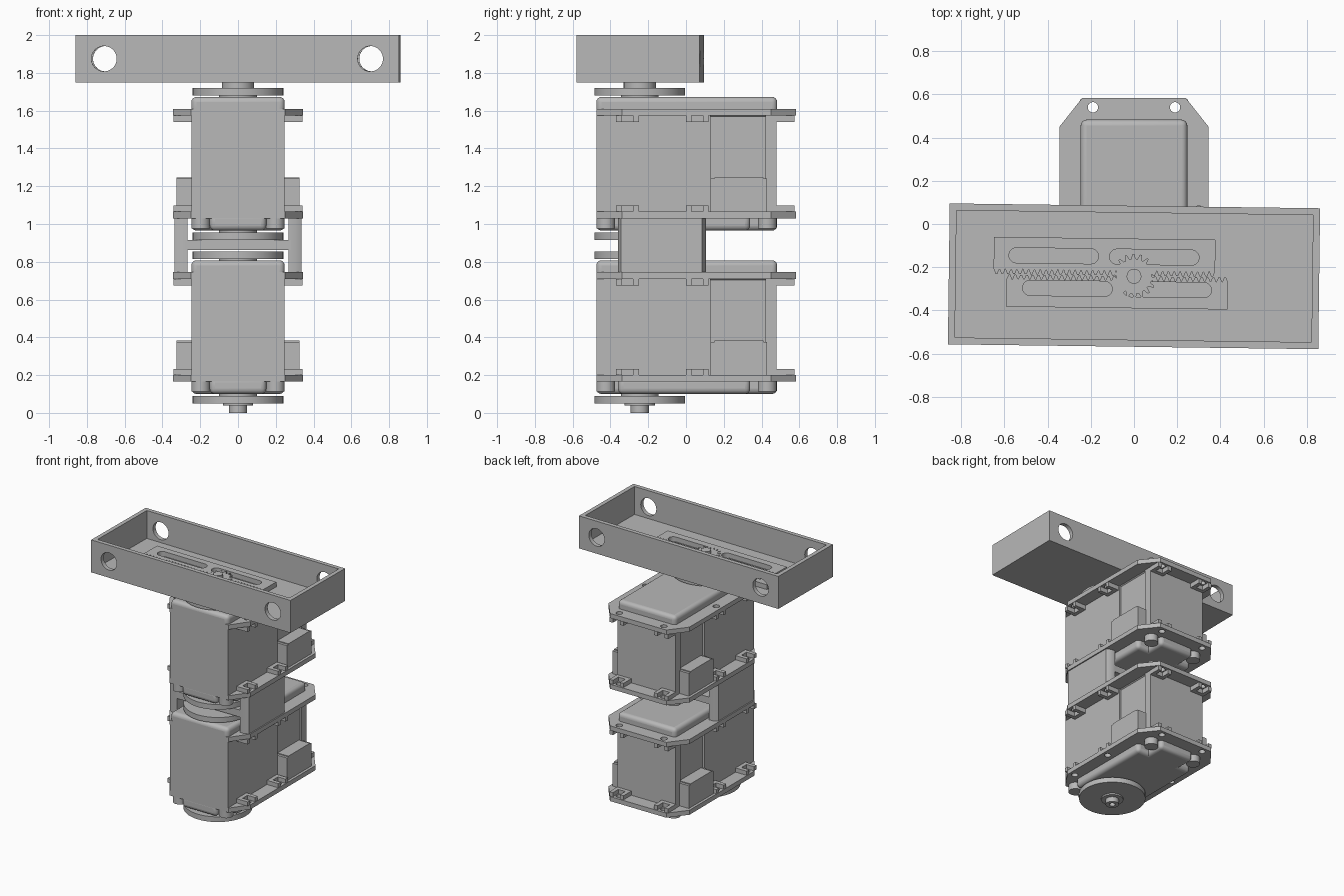
import bpy, bmesh, math
from mathutils import Matrix, Vector

if "Cube" in bpy.data.objects:
    bpy.data.objects.remove(bpy.data.objects["Cube"])

grey = bpy.data.materials.new("plain grey")
grey.diffuse_color = (0.48, 0.48, 0.48, 1)
grey.use_nodes = True
grey.node_tree.nodes["Principled BSDF"].inputs["Base Color"].default_value = grey.diffuse_color


def finish(name, bm, matrix=None, bevel=0):
    """Turn a bmesh into a named object, optionally rounded."""
    if matrix:
        bm.transform(matrix)
    bmesh.ops.recalc_face_normals(bm, faces=bm.faces)
    me = bpy.data.meshes.new(name)
    bm.to_mesh(me)
    bm.free()
    ob = bpy.data.objects.new(name, me)
    bpy.context.collection.objects.link(ob)
    me.materials.clear()
    me.materials.append(grey)
    if bevel:
        mod = ob.modifiers.new("rounding", 'BEVEL')
        mod.width, mod.segments = bevel, 4
    bpy.ops.object.select_all(action='DESELECT')
    ob.select_set(True)
    bpy.context.view_layer.objects.active = ob
    bpy.ops.object.shade_smooth_by_angle(angle=math.radians(35))
    return ob


def box(name, x0, x1, y0, y1, z0, z1, bevel=0, matrix=None):
    bm = bmesh.new()
    bmesh.ops.create_cube(bm, size=1)
    m = (Matrix.Translation(((x0 + x1) / 2, (y0 + y1) / 2, (z0 + z1) / 2))
         @ Matrix.Diagonal((x1 - x0, y1 - y0, z1 - z0, 1)))
    bm.transform(m)
    return finish(name, bm, matrix, bevel)


def disc(name, x, y, r, z0, z1, matrix=None, bevel=0, n=48):
    bm = bmesh.new()
    bmesh.ops.create_cone(bm, cap_ends=True, segments=n, radius1=r, radius2=r, depth=z1 - z0)
    bm.transform(Matrix.Translation((x, y, (z0 + z1) / 2)))
    return finish(name, bm, matrix, bevel)


def plate(name, outlines, z0, z1, matrix=None):
    """Extrude an outline; further outlines become holes."""
    cu = bpy.data.curves.new(name, 'CURVE')
    cu.dimensions, cu.fill_mode, cu.extrude = '2D', 'BOTH', (z1 - z0) / 2
    for pts in outlines:
        sp = cu.splines.new('POLY')
        sp.points.add(len(pts) - 1)
        for p, (x, y) in zip(sp.points, pts):
            p.co = (x, y, 0, 1)
        sp.use_cyclic_u = True
    tmp = bpy.data.objects.new("temp", cu)
    bpy.context.collection.objects.link(tmp)
    bpy.context.view_layer.update()
    me = bpy.data.meshes.new_from_object(tmp.evaluated_get(bpy.context.evaluated_depsgraph_get()))
    bpy.data.objects.remove(tmp)
    bm = bmesh.new()
    bm.from_mesh(me)
    bpy.data.meshes.remove(me)
    bmesh.ops.remove_doubles(bm, verts=bm.verts, dist=1e-5)
    bm.transform(Matrix.Translation((0, 0, (z0 + z1) / 2)))
    return finish(name, bm, matrix)


def circle(x, y, r, n=24):
    return [(x + r * math.cos(2 * math.pi * i / n), y + r * math.sin(2 * math.pi * i / n)) for i in range(n)]


def slot(x0, x1, y, r, n=10):
    arc = [math.pi * (i / n - 0.5) for i in range(n + 1)]
    return ([(x1 - r + r * math.cos(a), y + r * math.sin(a)) for a in arc]
            + [(x0 + r - r * math.cos(a), y - r * math.sin(a)) for a in arc])


def mirrored(right):
    return right + [(-x, y) for x, y in reversed(right)]


AXIS_Y = -0.245
BODY = mirrored([(0.247, -0.475), (0.247, 0.13), (0.232, 0.13), (0.232, 0.42), (0.247, 0.42), (0.247, 0.48)])
FLANGE = mirrored([(0.25, -0.475), (0.345, -0.34), (0.345, 0.45), (0.24, 0.583)])
HOLES = [circle(s * x, y, 0.024) for s in (1, -1) for x, y in ((0.19, 0.54), (0.3, 0.06), (0.3, -0.31))]


def nut_clip(x, y, angle, z0, z1, up):
    """Open square pocket that holds a nut beside a flange hole."""
    u = [(-0.05, -0.06), (0.045, -0.06), (0.045, -0.03), (-0.02, -0.03),
         (-0.02, 0.03), (0.045, 0.03), (0.045, 0.06), (-0.05, 0.06)]
    plate("nut_clip", [u], z0, z1, up @ Matrix.Translation((x, y, 0)) @ Matrix.Rotation(angle, 4, 'Z'))


def motor(zoff):
    up = Matrix.Translation((0, 0, zoff))
    plate("motor_body", [BODY], 0.165, 0.745, up)
    box("motor_top_cap", -0.247, 0.247, -0.475, 0.483, 0.70, 0.808, 0.028, up)
    # Stepped bottom cap with four screw posts
    box("motor_bottom_cap", -0.247, 0.247, -0.36, 0.34, 0.10, 0.19, 0.028, up)
    box("motor_bottom_cap_spine", -0.15, 0.15, -0.475, 0.483, 0.10, 0.19, 0.028, up)
    for s in (1, -1):
        for y in (-0.425, 0.43):
            disc("screw_post", s * 0.197, y, 0.05, 0.112, 0.17, up, n=20)
    # Mounting flanges and nut clips
    for z0, z1, c0, c1 in ((0.165, 0.2, 0.2, 0.232), (0.71, 0.745, 0.675, 0.71)):
        plate("mounting_flange", [FLANGE] + HOLES, z0, z1, up)
        for s in (1, -1):
            for y in (-0.31, 0.06):
                nut_clip(s * 0.297, y, 0 if s > 0 else math.pi, c0, c1, up)
            nut_clip(s * 0.19, 0.53, math.pi / 2, c0, c1, up)
    # Cable sockets on both sides
    for s in (1, -1):
        xs = sorted((s * 0.22, s * 0.325))
        box("cable_socket", *xs, 0.13, 0.43, 0.2, 0.375, 0, up)
        xs = sorted((s * 0.22, s * 0.325))
        box("socket_lip", *xs, 0.15, 0.41, 0.37, 0.382, 0, up)
    # Output and idler horns
    disc("output_neck", 0, AXIS_Y, 0.1, 0.80, 0.82, up)
    disc("output_horn", 0, AXIS_Y, 0.24, 0.815, 0.855, up, n=64)
    disc("idler_neck", 0, AXIS_Y, 0.1, 0.085, 0.105, up)
    disc("idler_horn", 0, AXIS_Y, 0.24, 0.05, 0.09, up, n=64)


motor(0)
motor(0.865)

# Foot shaft under the lower motor
disc("foot_hub", 0, AXIS_Y, 0.08, 0.038, 0.055)
plate("foot_shaft", [circle(0, AXIS_Y, 0.048, 32), circle(0, AXIS_Y, 0.022, 16)], 0, 0.05)

# H-shaped bracket joining the two motors
box("bracket_web", -0.28, 0.28, -0.36, 0.1, 0.862, 0.916)
for s in (1, -1):
    side = [(s * x, y) for x, y in ((0.268, -0.36), (0.305, -0.36), (0.336, -0.345),
                                    (0.336, 0.085), (0.305, 0.105), (0.268, 0.105))]
    plate("bracket_side", [side], 0.74, 1.03)

# Tray, turned very slightly about the motor axis
disc("tray_hub", 0, AXIS_Y, 0.085, 1.71, 1.76)
turn = Matrix.Translation((0, -0.242, 0)) @ Matrix.Rotation(math.radians(-0.75), 4, 'Z')
W, D, T, FLOOR = 0.857, 0.326, 0.032, 1.785
box("tray_floor", -W, W, -D, D, 1.75, FLOOR, 0, turn)
for s in (1, -1):
    xs = sorted((s * W, s * (W - T)))
    box("tray_end_wall", *xs, -D + T, D - T, FLOOR, 2.0, 0, turn)
    stand = turn @ Matrix.Translation((0, s * (D - T / 2), 0)) @ Matrix.Rotation(math.pi / 2, 4, 'X')
    wall = [(-W, FLOOR), (W, FLOOR), (W, 2.0), (-W, 2.0)]
    plate("tray_long_wall", [wall, circle(-0.705, 1.875, 0.067, 40), circle(0.705, 1.875, 0.067, 40)],
          -T / 2, T / 2, stand)


def rack(name, x0, x1, y_back, y_root, y_tip, slots, slot_y):
    """Slotted bar with saw teeth along one edge."""
    n = round((x1 - x0) / 0.027)
    p = (x1 - x0) / n
    teeth = []
    for i in range(n):
        teeth += [(x0 + i * p, y_root), (x0 + (i + 0.35) * p, y_tip), (x0 + (i + 0.65) * p, y_tip)]
    outline = [(x0, y_back)] + teeth + [(x1, y_root), (x1, y_back)]
    plate(name, [outline] + [slot(a, b, slot_y, 0.035) for a, b in slots], FLOOR - 0.002, 1.822, turn)


rack("rear_rack", -0.65, 0.375, 0.174, 0.026, 0.003, [(-0.58, -0.165), (-0.115, 0.3)], 0.09)
rack("front_rack", -0.59, 0.435, -0.148, -0.022, 0.0, [(-0.515, -0.1), (-0.05, 0.36)], -0.06)

# Pinion and its shaft
gear = []
for i in range(18):
    for f, r in ((0, 0.08), (0.3, 0.082), (0.5, 0.104), (0.75, 0.104)):
        a = 2 * math.pi * (i + f) / 18
        gear.append((r * math.cos(a), r * math.sin(a)))
plate("pinion", [gear], FLOOR - 0.002, 1.826, turn)
disc("pinion_shaft", 0, 0, 0.034, FLOOR, 1.85, turn, n=32)
